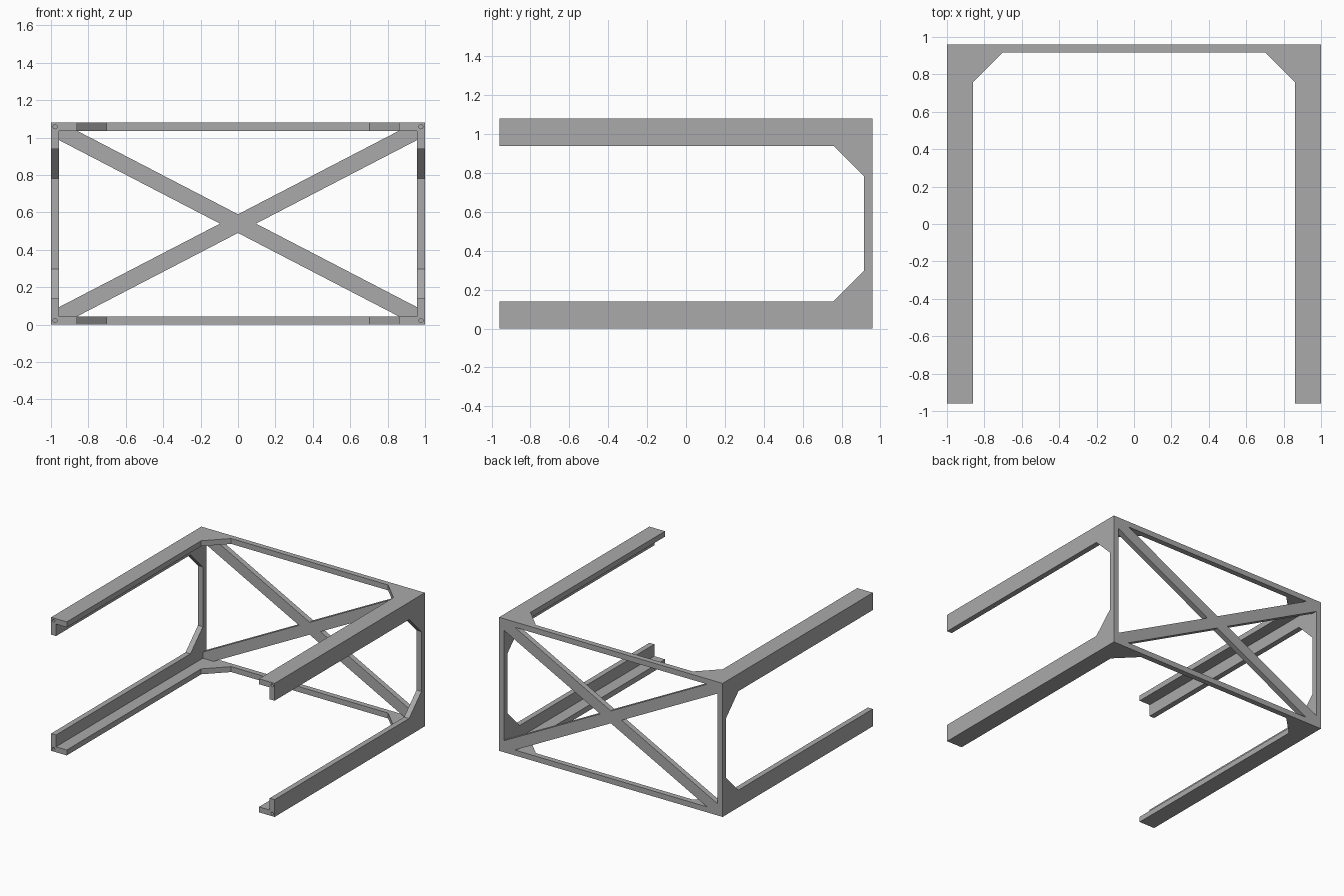
import bpy
import bmesh
import math
from mathutils import Vector

cube = bpy.data.objects.get("Cube")
if cube:
    bpy.data.objects.remove(cube, do_unlink=True)

X, Y, H = 1.0, 0.96, 1.08      # half width, half depth, height
T, RAIL, GUSSET = 0.044, 0.14, 0.158   # plate thickness, rail width, corner brace
MID = H / 2
YB = Y - T                     # inner face of the back frame

grey = bpy.data.materials.new("grey_metal")
grey.use_nodes = True
colour = (0.4, 0.4, 0.4, 1)
grey.diffuse_color = colour
grey.node_tree.nodes["Principled BSDF"].inputs["Base Color"].default_value = colour


def prism(name, points, axis, lo, hi):
    """Extrude a 2D outline along an axis; points use the other two axes in order."""
    bm = bmesh.new()
    verts = []
    for p in points:
        co = list(p)
        co.insert(axis, lo)
        verts.append(bm.verts.new(co))
    face = bm.faces.new(verts)
    ext = bmesh.ops.extrude_face_region(bm, geom=[face])
    move = Vector((0, 0, 0))
    move[axis] = hi - lo
    bmesh.ops.translate(bm, vec=move, verts=[v for v in ext["geom"] if isinstance(v, bmesh.types.BMVert)])
    bmesh.ops.recalc_face_normals(bm, faces=bm.faces)
    mesh = bpy.data.meshes.new(name)
    bm.to_mesh(mesh)
    bm.free()
    mesh.materials.append(grey)
    obj = bpy.data.objects.new(name, mesh)
    bpy.context.collection.objects.link(obj)
    return obj


def rect(x0, x1, y0, y1):
    return [(x0, y0), (x1, y0), (x1, y1), (x0, y1)]


# Solid block that becomes the frame
frame = prism("rack_frame", rect(-X, X, -Y, Y), 2, 0, H)
cutters = []

# Hollow interior, open at the front
cutters.append(prism("interior_cutter", rect(-X + T, X - T, T, H - T), 1, -2, YB))

# Side openings with angled corner gussets
g = YB - GUSSET
side = [(-2, RAIL), (g, RAIL), (YB, RAIL + GUSSET),
        (YB, H - RAIL - GUSSET), (g, H - RAIL), (-2, H - RAIL)]
cutters.append(prism("side_cutter", side, 0, -2, 2))

# Top and bottom openings with the same gussets
w = X - RAIL
top = [(-w, -2), (w, -2), (w, g), (w - GUSSET, YB), (GUSSET - w, YB), (-w, g)]
cutters.append(prism("top_cutter", top, 2, -1, 2))

# Four triangular back openings that leave the diagonal cross
hx, hz, gap = X - T, MID - T, 0.05
slope = hz / hx
for s in (-1, 1):
    tri = [(0, MID + s * gap), ((hz - gap) / slope, MID + s * hz),
           (-(hz - gap) / slope, MID + s * hz)]
    cutters.append(prism("back_cutter", tri, 1, YB - 0.02, 2))
    tri = [(s * gap / slope, MID), (s * hx, MID + hz - gap), (s * hx, MID - hz + gap)]
    cutters.append(prism("back_cutter", tri, 1, YB - 0.02, 2))

# Screw holes in the front ends of the rails
for sx in (-1, 1):
    for z in (T / 2, H - T / 2):
        ring = [(sx * (X - T / 2) + 0.011 * math.cos(a * math.tau / 16),
                 z + 0.011 * math.sin(a * math.tau / 16)) for a in range(16)]
        cutters.append(prism("hole_cutter", ring, 1, -2, -Y + 0.12))

# Apply the cuts and discard the cutters
bpy.context.view_layer.objects.active = frame
for cutter in cutters:
    mod = frame.modifiers.new("cut", "BOOLEAN")
    mod.operation = "DIFFERENCE"
    mod.solver = "EXACT"
    mod.object = cutter
    bpy.ops.object.modifier_apply(modifier=mod.name)
    bpy.data.objects.remove(cutter, do_unlink=True)
